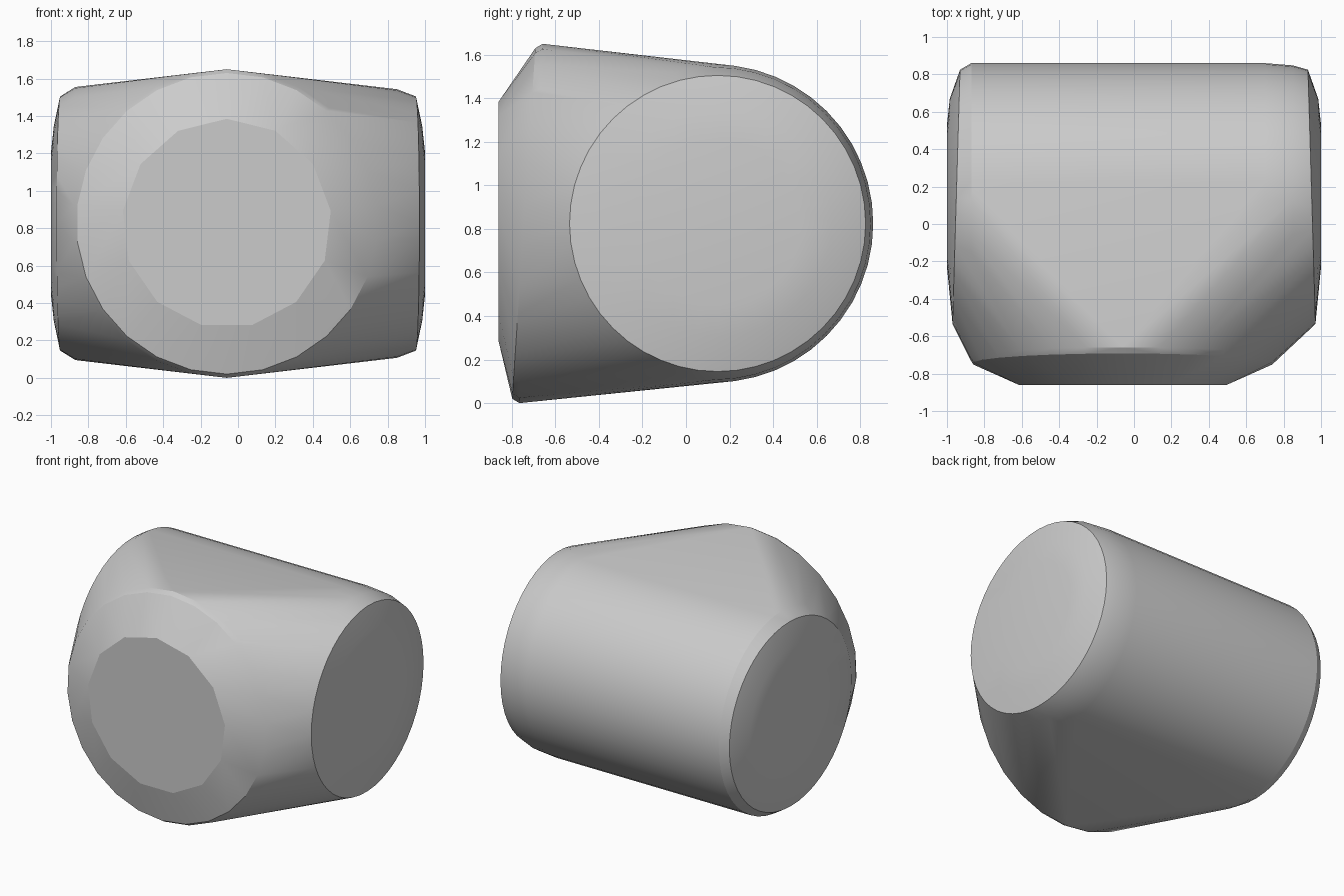
import bpy, bmesh, math

cube = bpy.data.objects.get("Cube")
if cube:
    bpy.data.objects.remove(cube, do_unlink=True)

grey = bpy.data.materials.new("plain grey")
grey.use_nodes = True
colour = (0.6, 0.6, 0.6, 1)
grey.diffuse_color = colour
grey.node_tree.nodes["Principled BSDF"].inputs["Base Color"].default_value = colour

MID = 0.825
bm = bmesh.new()


def front_ring(y, radius, sides, tilt=0.0):
    """Ring facing the front, leaning back at the top by tilt."""
    for i in range(sides):
        a = math.tau * i / sides + math.pi / 2
        bm.verts.new((-0.06 + radius * math.cos(a), y + tilt * math.sin(a),
                      MID + radius * math.sin(a)))


def side_ring(x, radius, sides, y=0.13, tilt=0.0):
    """Ring facing the side, its front edge pushed outward by tilt."""
    for i in range(sides):
        a = math.tau * i / sides
        out = x - math.copysign(tilt, x) * math.cos(a)
        bm.verts.new((out, y + radius * math.cos(a), MID + radius * math.sin(a)))


# Front nose: flat cap, chamfer and widest rim
front_ring(-0.86, 0.56, 13)
front_ring(-0.745, 0.805, 26, 0.053)
front_ring(-0.712, 0.825, 26, 0.053)

# Cross barrel with rounded shoulders
side_ring(-0.87, 0.73, 48)
side_ring(0.7, 0.73, 48)
side_ring(0.85, 0.718, 48)

# Shallow domed ends
for side in (-1, 1):
    side_ring(side * 0.95, 0.68, 48, 0.145, 0.02)
    side_ring(side * 0.985, 0.52, 32, 0.15)
    side_ring(side, 0.38, 32, 0.15)

# Wrap one convex skin around all the rings
hull = bmesh.ops.convex_hull(bm, input=bm.verts[:])
spare = [v for v in bm.verts if not v.link_faces]
bmesh.ops.delete(bm, geom=spare, context='VERTS')
bmesh.ops.dissolve_limit(bm, angle_limit=math.radians(0.5),
                         verts=bm.verts[:], edges=bm.edges[:])
bmesh.ops.recalc_face_normals(bm, faces=bm.faces[:])

# Keep the flat front cap crisp
for face in bm.faces:
    if face.normal.y < -0.999:
        for edge in face.edges:
            edge.smooth = False

mesh = bpy.data.meshes.new("rounded_hull")
bm.to_mesh(mesh)
bm.free()
mesh.materials.append(grey)
body = bpy.data.objects.new("rounded_hull", mesh)
bpy.context.collection.objects.link(body)
bpy.ops.object.select_all(action='DESELECT')
body.select_set(True)
bpy.context.view_layer.objects.active = body
bpy.ops.object.shade_smooth_by_angle(angle=math.radians(24), keep_sharp_edges=True)
